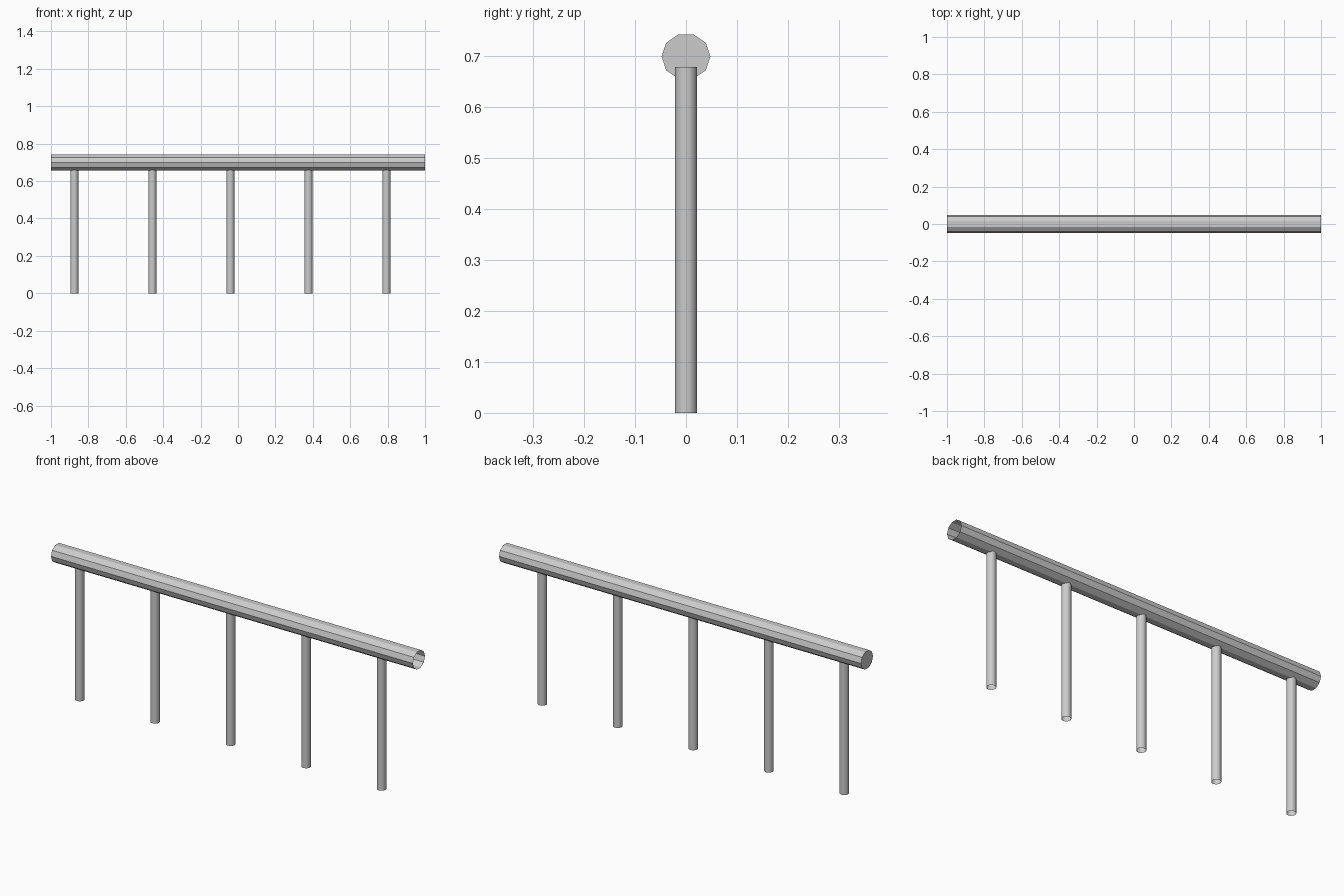
import bpy, bmesh
from math import cos, sin, tau

if "Cube" in bpy.data.objects:
    bpy.data.objects.remove(bpy.data.objects["Cube"])


def tube(name, sides, point, ends, cap_start=False, smooth=False):
    """Tube between two stations; point(angle, station) gives a position."""
    bm = bmesh.new()
    a, b = [[bm.verts.new(point(tau * i / sides, e)) for i in range(sides)] for e in ends]
    for i in range(sides):
        j = (i + 1) % sides
        face = bm.faces.new((a[i], a[j], b[j], b[i]))
        face.smooth = smooth
    if cap_start:
        bm.faces.new(a[::-1])
    mesh = bpy.data.meshes.new(name)
    bm.to_mesh(mesh)
    bm.free()
    obj = bpy.data.objects.new(name, mesh)
    bpy.context.collection.objects.link(obj)
    return obj


# Ten-sided top rail, closed at the left end and open at the right
tube("top_rail", 10,
     lambda t, x: (x, 0.048 * cos(t), 0.699 + 0.0457 * sin(t)),
     (-1.0, 1.0), cap_start=True)

# Five open round posts, their tops sunk into the rail
posts = tube("posts", 16,
             lambda t, z: (-0.875 + 0.0215 * cos(t), 0.0215 * sin(t), z),
             (0.0, 0.678), smooth=True)
row = posts.modifiers.new("row", 'ARRAY')
row.count = 5
row.use_relative_offset = False
row.use_constant_offset = True
row.constant_offset_displace = (0.4172, 0, 0)
